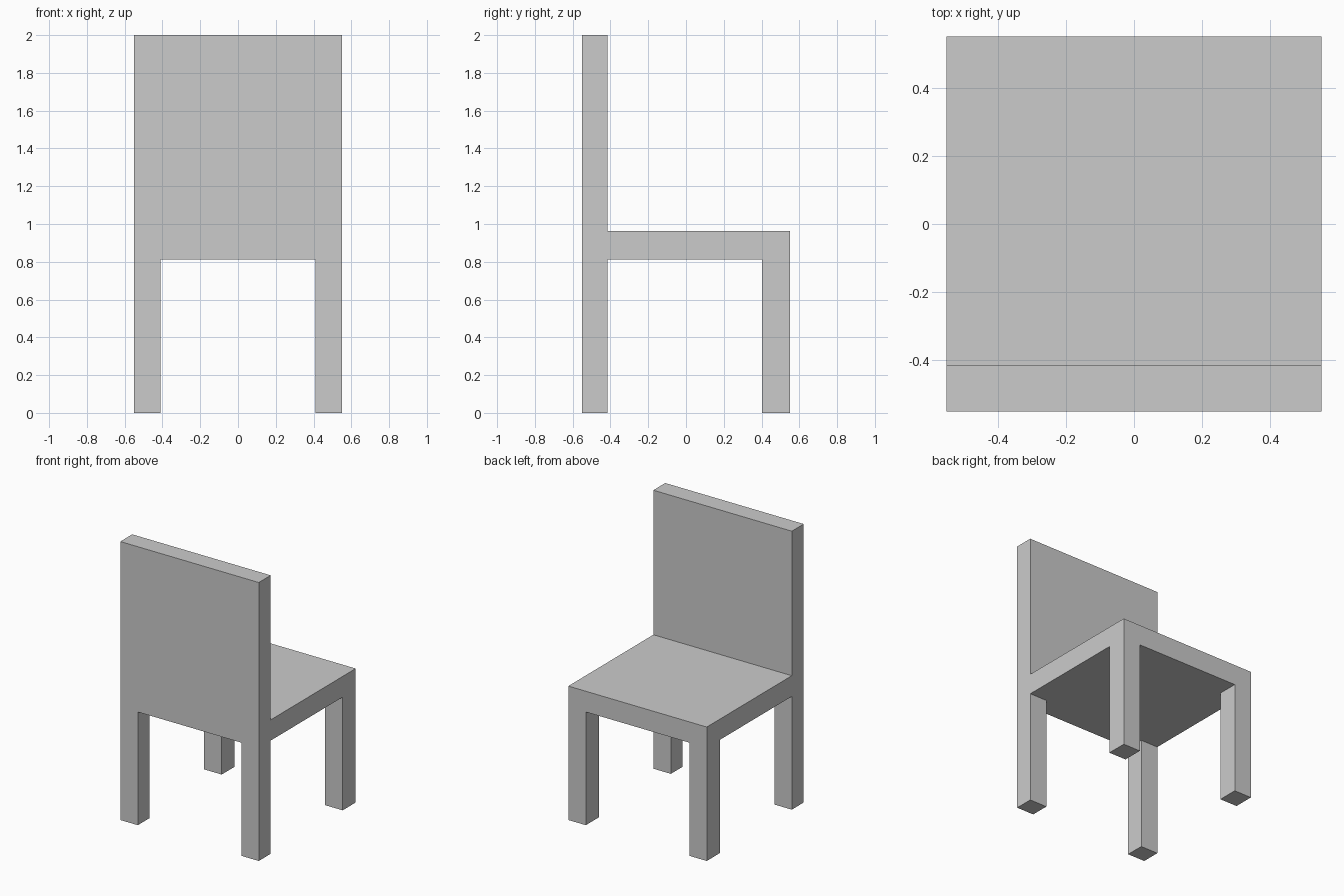
import bpy, bmesh
from mathutils import Matrix, Vector

if "Cube" in bpy.data.objects:
    bpy.data.objects.remove(bpy.data.objects["Cube"])

HALF = 0.55                      # half width and half depth
LEG_X = 0.411                    # inner side of the legs
BACK_Y, FRONT_Y = -0.415, 0.402  # inner faces of the backrest and opposite legs
SEAT_LOW, SEAT_TOP, TOP = 0.813, 0.962, 2.0

bm = bmesh.new()

# Seat slab
bmesh.ops.create_cube(bm, size=1, matrix=Matrix.Translation((0, 0, (SEAT_LOW + SEAT_TOP) / 2))
                      @ Matrix.Diagonal((2 * HALF, 2 * HALF, SEAT_TOP - SEAT_LOW, 1)))

# Loop cuts marking out legs and backrest
for co, no in (((-LEG_X, 0, 0), (1, 0, 0)), ((LEG_X, 0, 0), (1, 0, 0)),
               ((0, BACK_Y, 0), (0, 1, 0)), ((0, FRONT_Y, 0), (0, 1, 0))):
    bmesh.ops.bisect_plane(bm, geom=bm.verts[:] + bm.edges[:] + bm.faces[:],
                           plane_co=co, plane_no=no)


def extrude(test, dz):
    faces = [f for f in bm.faces if test(f.normal, f.calc_center_median())]
    new = bmesh.ops.extrude_face_region(bm, geom=faces)["geom"]
    verts = [g for g in new if isinstance(g, bmesh.types.BMVert)]
    bmesh.ops.translate(bm, verts=verts, vec=Vector((0, 0, dz)))
    bm.normal_update()


bm.normal_update()
# Four legs pulled down from the corners
extrude(lambda n, c: n.z < -0.9 and abs(c.x) > LEG_X
        and not BACK_Y < c.y < FRONT_Y, -SEAT_LOW)
# Backrest pulled up from the rear strip
extrude(lambda n, c: n.z > 0.9 and c.y < BACK_Y, TOP - SEAT_TOP)

# Clean flat faces
bmesh.ops.dissolve_limit(bm, angle_limit=0.01, verts=bm.verts[:], edges=bm.edges[:])
bmesh.ops.recalc_face_normals(bm, faces=bm.faces[:])

mesh = bpy.data.meshes.new("chair")
bm.to_mesh(mesh)
bm.free()
bpy.context.collection.objects.link(bpy.data.objects.new("chair", mesh))
